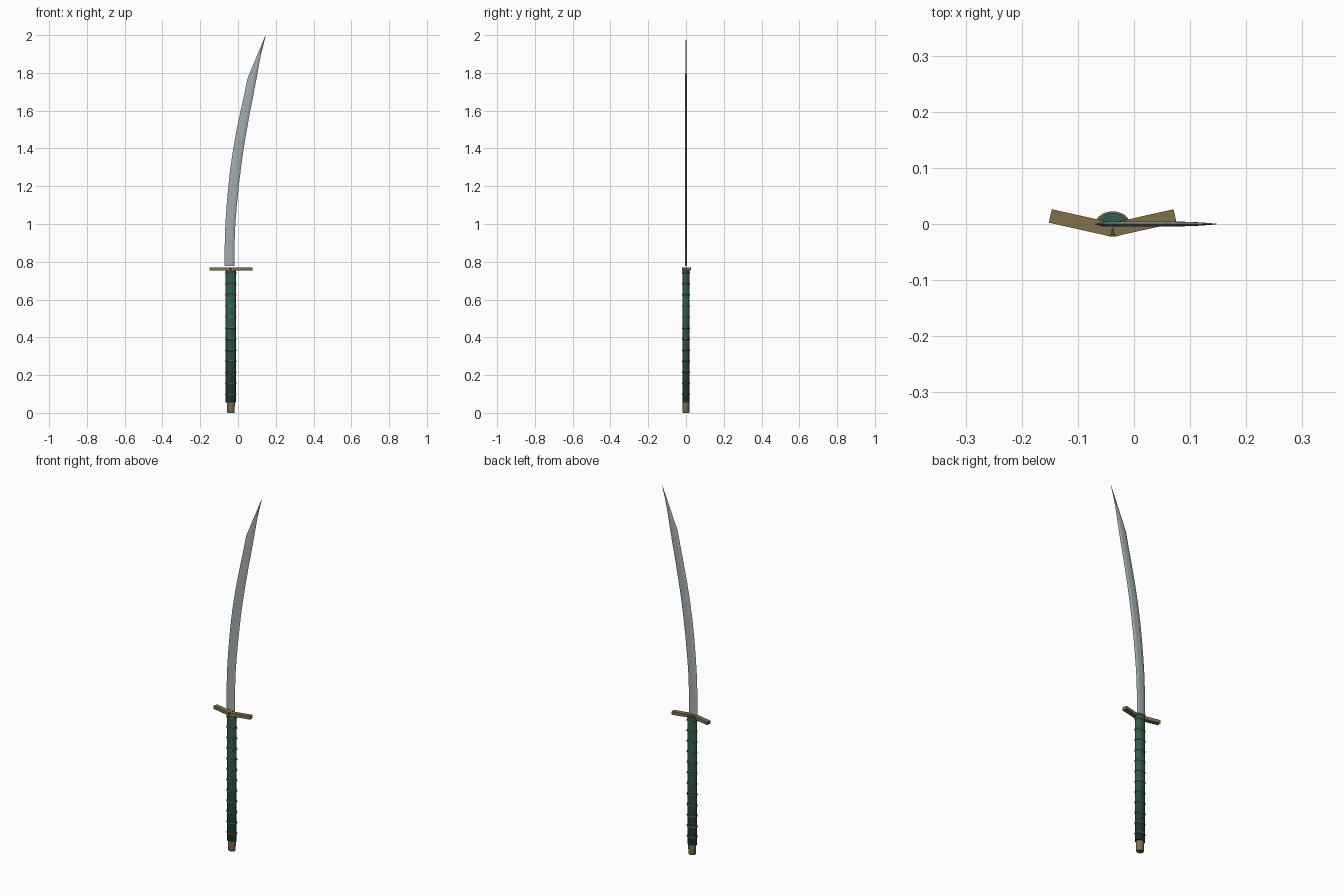
import bpy, bmesh, math

if "Cube" in bpy.data.objects:
    bpy.data.objects.remove(bpy.data.objects["Cube"])

CX = -0.038  # axis of the handle


def material(name, rgb):
    m = bpy.data.materials.new(name)
    m.diffuse_color = (*rgb, 1)
    m.use_nodes = True
    m.node_tree.nodes["Principled BSDF"].inputs["Base Color"].default_value = m.diffuse_color
    return m


steel = material("steel", (0.36, 0.41, 0.43))
brass = material("brass", (0.22, 0.16, 0.07))


def add_object(name, bm, mats):
    bmesh.ops.recalc_face_normals(bm, faces=bm.faces)
    me = bpy.data.meshes.new(name)
    bm.to_mesh(me)
    bm.free()
    for m in mats:
        me.materials.append(m)
    ob = bpy.data.objects.new(name, me)
    bpy.context.collection.objects.link(ob)
    return ob


def loft(bm, rings):
    """Skin a list of vertex rings and cap both ends."""
    loops = [[bm.verts.new(p) for p in r] for r in rings]
    for i, (a, b) in enumerate(zip(loops, loops[1:])):
        for j in range(len(a)):
            k = (j + 1) % len(a)
            bm.faces.new((a[j], a[k], b[k], b[j])).material_index = i
    bm.faces.new(loops[0])
    bm.faces.new(loops[-1]).material_index = len(rings) - 2


def smooth(ob, angle=40):
    bpy.ops.object.select_all(action='DESELECT')
    ob.select_set(True)
    bpy.context.view_layer.objects.active = ob
    bpy.ops.object.shade_smooth_by_angle(angle=math.radians(angle))


def ellipse(rx, ry, z, n=24):
    return [(CX + rx * math.cos(2 * math.pi * i / n),
             ry * math.sin(2 * math.pi * i / n), z) for i in range(n)]


# Blade: flat hexagonal section swept along spine x / edge x stations
stations = [  # z, spine x, edge x, half thickness
    (0.778, -0.072, -0.019, 0.0045), (0.90, -0.070, -0.018, 0.0045),
    (1.00, -0.067, -0.014, 0.0045), (1.10, -0.060, -0.006, 0.0045),
    (1.20, -0.051, 0.004, 0.0045), (1.30, -0.040, 0.016, 0.0045),
    (1.40, -0.025, 0.030, 0.0045), (1.50, -0.007, 0.047, 0.0045),
    (1.60, 0.014, 0.065, 0.0043), (1.70, 0.036, 0.085, 0.0043),
    (1.77, 0.050, 0.098, 0.0042), (1.90, 0.104, 0.122, 0.003),
    (1.998, 0.145, 0.147, 0.0008)]
bm = bmesh.new()
rings = []
for z, s, e, t in stations:
    w = e - s
    rings.append([(s, 0, z), (s + 0.32 * w, -t, z), (s + 0.75 * w, -t, z),
                  (e, 0, z), (s + 0.75 * w, t, z), (s + 0.32 * w, t, z)])
loft(bm, rings)
for f in bm.faces:
    f.material_index = 0
smooth(add_object("blade", bm, [steel]), 9)

# Guard: two bars meeting in a shallow V
for name, side in (("guard_left", -1), ("guard_right", 1)):
    bpy.ops.mesh.primitive_cube_add(
        size=1, location=(CX + side * 0.056, 0.002, 0.7625),
        rotation=(0, 0, side * math.radians(12.6)))
    ob = bpy.context.object
    ob.name = name
    ob.scale = (0.113, 0.0245, 0.017)
    ob.data.materials.append(brass)

# Grip: oval wrap darkening towards the bottom
STEP, FIRST = 0.0585, 0.098
levels = [0.055] + [FIRST + STEP * i for i in range(12)] + [0.764]
greens = []
for i in range(len(levels) - 1):
    f = 0.25 + 0.75 * min(1, i / 8)
    greens.append(material(f"wrap_{i}", (0.030 * f, 0.115 * f, 0.08 * f)))
bm = bmesh.new()
loft(bm, [ellipse(0.027, 0.0195, z) for z in levels])
smooth(add_object("grip", bm, greens))

# Binding rings around the grip
for i in range(12):
    bpy.ops.mesh.primitive_torus_add(
        major_radius=0.027, minor_radius=0.0038, major_segments=24,
        minor_segments=8, location=(CX, 0, FIRST + STEP * i))
    ob = bpy.context.object
    ob.name = f"grip_ring_{i + 1}"
    ob.scale = (1, 0.73, 1)
    ob.data.materials.append(brass)
    smooth(ob, 60)

# Pommel: slightly tapered brass cap
bm = bmesh.new()
loft(bm, [ellipse(0.0185, 0.0165, 0), ellipse(0.020, 0.018, 0.004),
          ellipse(0.0215, 0.0185, 0.06)])
for f in bm.faces:
    f.material_index = 0
smooth(add_object("pommel", bm, [brass]))
